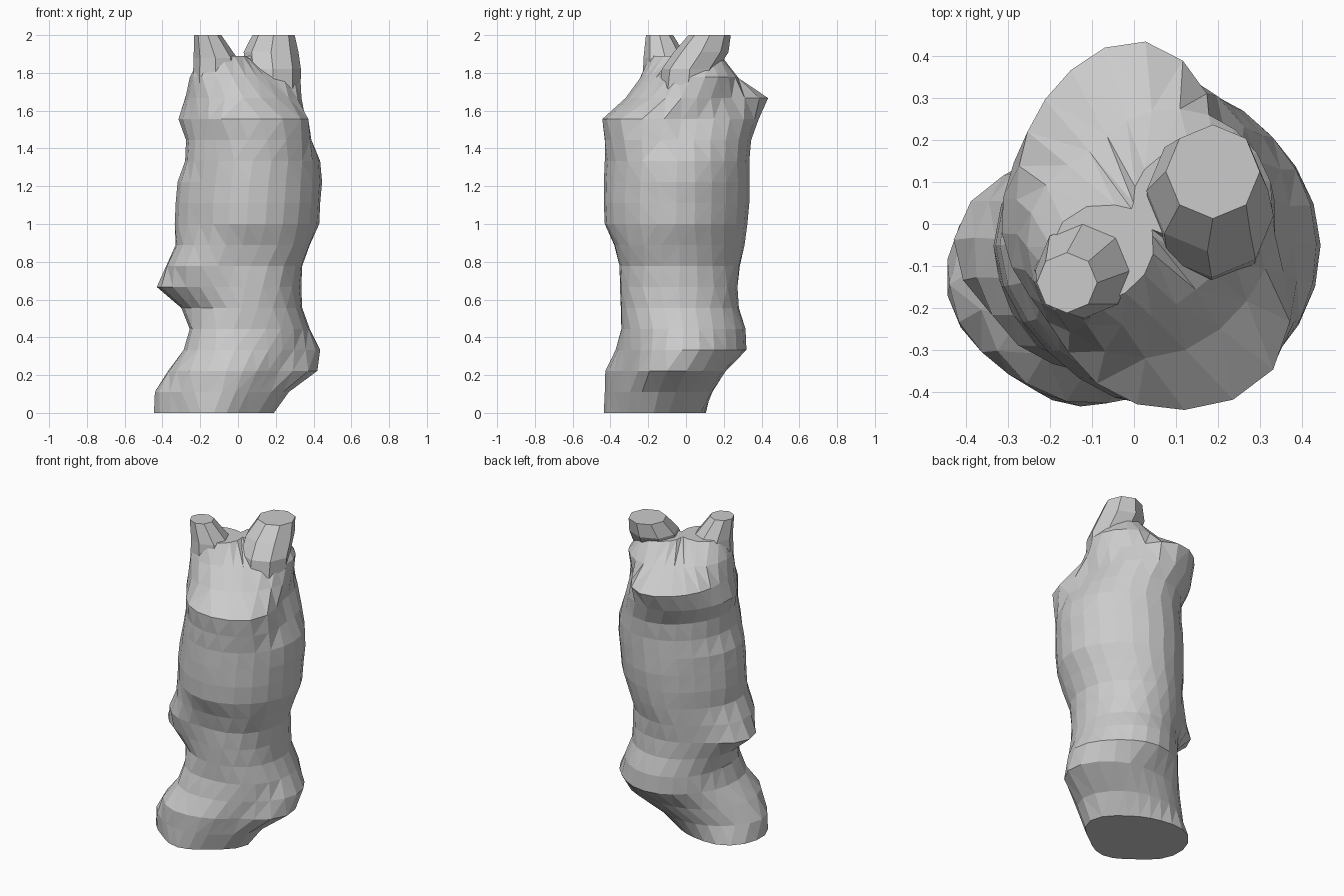
import bpy, bmesh, math

if "Cube" in bpy.data.objects:
    bpy.data.objects.remove(bpy.data.objects["Cube"])

SIDES = 24
STEP = 1 / 9   # height between body rings

# Outline reach of each ring in 8 compass directions (0, 45, ... 315 degrees)
RINGS = [
    (.19, .05, .095, .30, .445, .46, .435, .28),
    (.27, .15, .14, .26, .44, .465, .43, .32),
    (.42, .31, .21, .25, .37, .45, .41, .36),
    (.435, .37, .32, .26, .28, .37, .36, .38),
    (.38, .35, .315, .26, .25, .33, .34, .38),
    (.34, .31, .28, .26, .30, .31, .345, .37),
    (.335, .30, .265, .28, .43, .38, .34, .37),
    (.34, .30, .285, .28, .38, .40, .35, .38),
    (.38, .33, .31, .28, .33, .37, .38, .42),
    (.43, .36, .325, .29, .335, .36, .43, .45),
    (.435, .37, .335, .29, .33, .36, .435, .46),
    (.445, .38, .335, .29, .32, .35, .435, .46),
    (.435, .38, .335, .28, .28, .34, .43, .46),
    (.38, .365, .345, .28, .275, .32, .43, .47),
    (.33, .35, .385, .33, .315, .31, .43, .48),
    (.335, .32, .435, .36, .28, .29, .32, .32),
    (.33, .33, .27, .20, .245, .28, .22, .22),
    (.22, .26, .13, .03, .17, .24, .12, .04),
]


def ring_points(h, z):
    """Closed smooth outline through eight reaches."""
    cx, cy = (h[0] - h[4]) / 2, (h[2] - h[6]) / 2
    r = []
    for k in range(8):
        a = k * math.pi / 4
        r.append(h[k] - cx * math.cos(a) - cy * math.sin(a))
    pts = []
    for i in range(SIDES):
        f = i * 8 / SIDES
        k, t = int(f), f - int(f)
        p0, p1, p2, p3 = (r[(k + d) % 8] for d in (-1, 0, 1, 2))
        rad = p1 + .5 * t * (p2 - p0 + t * (2 * p0 - 5 * p1 + 4 * p2 - p3
                                            + t * (3 * (p1 - p2) + p3 - p0)))
        a = math.tau * i / SIDES
        pts.append((cx + rad * math.cos(a), cy + rad * math.sin(a), z))
    return pts


def circle_points(x, y, z, r, n):
    return [(x + r * math.cos(math.tau * i / n),
             y + r * math.sin(math.tau * i / n), z) for i in range(n)]


def loft(name, rings):
    bm = bmesh.new()
    rows = [[bm.verts.new(p) for p in ring] for ring in rings]
    n = len(rows[0])
    for low, high in zip(rows, rows[1:]):
        for i in range(n):
            j = (i + 1) % n
            bm.faces.new((low[i], low[j], high[j], high[i]))
    bm.faces.new(rows[0][::-1])
    bm.faces.new(rows[-1])
    side = [f for f in bm.faces if len(f.verts) == 4]
    bmesh.ops.triangulate(bm, faces=side)
    bmesh.ops.recalc_face_normals(bm, faces=bm.faces[:])
    mesh = bpy.data.meshes.new(name)
    bm.to_mesh(mesh)
    bm.free()
    ob = bpy.data.objects.new(name, mesh)
    bpy.context.collection.objects.link(ob)
    return ob


# Seated torso, from tilted foot to head ridge
body = loft("body", [ring_points(h, i * STEP) for i, h in enumerate(RINGS)])


def merge_into_body(part):
    """Union a part with the body so no inner faces remain."""
    mod = body.modifiers.new("join_" + part.name, 'BOOLEAN')
    mod.operation, mod.solver, mod.object = 'UNION', 'EXACT', part
    bpy.context.view_layer.objects.active = body
    bpy.ops.object.modifier_apply(modifier=mod.name)
    bpy.data.objects.remove(part)


# Two cropped ears that flare into the head ridge
merge_into_body(loft("small_ear", [
    circle_points(-.12, -.11, 1.74, .12, 8),
    circle_points(-.12, -.11, 1.88, .115, 8),
    circle_points(-.16, -.14, 2.0, .072, 8)]))
merge_into_body(loft("large_ear", [
    circle_points(.18, .00, 1.62, .15, 8),
    circle_points(.185, .02, 1.82, .148, 8),
    circle_points(.175, .08, 1.91, .145, 8),
    circle_points(.188, .125, 2.0, .112, 8)]))
